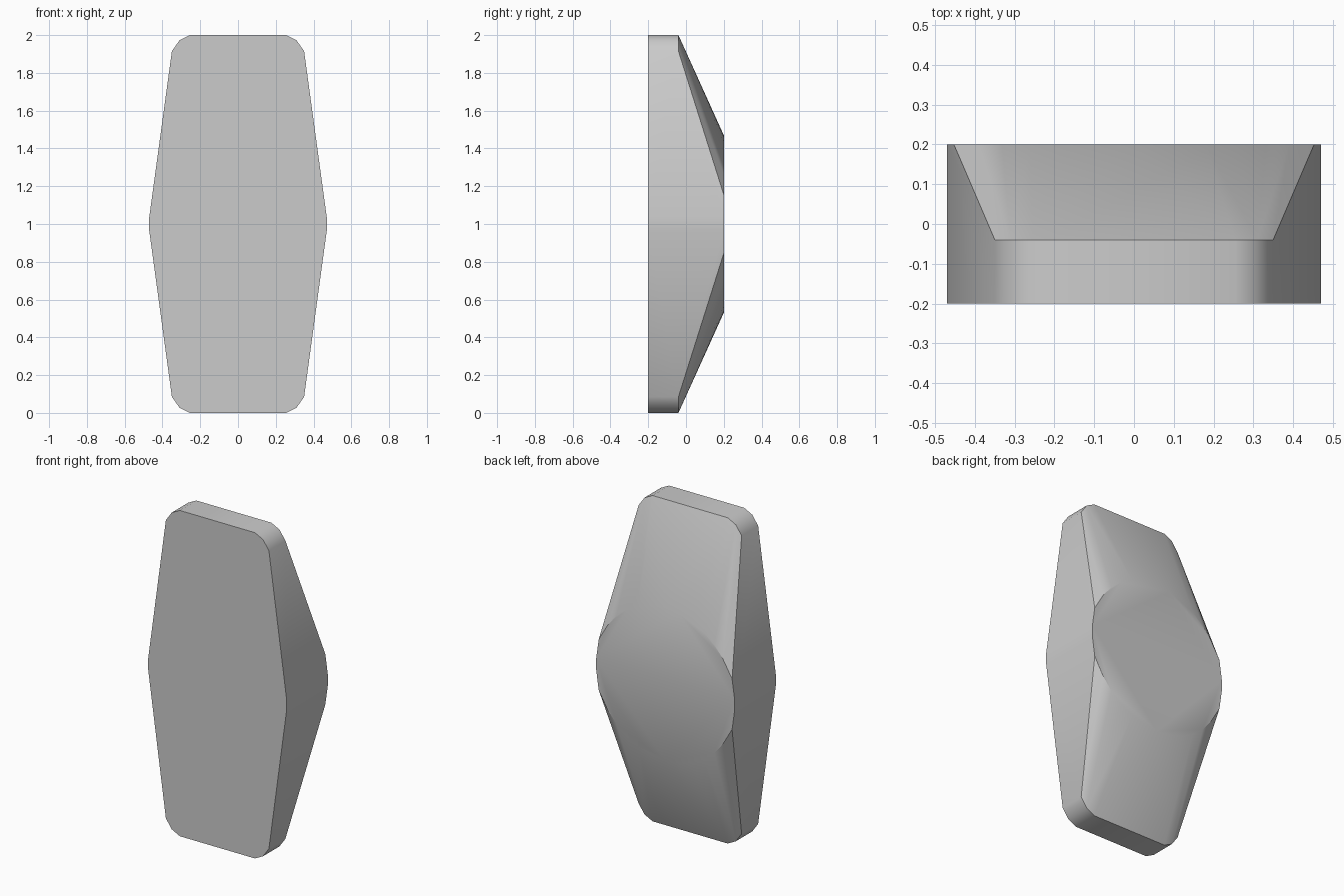
import bpy, bmesh, math

cube = bpy.data.objects.get("Cube")
if cube:
    bpy.data.objects.remove(cube, do_unlink=True)

FRONT, RIM, BACK = -0.2, -0.04, 0.2
RADIUS = 0.47

# Single grey finish
grey = bpy.data.materials.new("plain_grey")
grey.use_nodes = True
colour = (0.6, 0.6, 0.6, 1)
grey.diffuse_color = colour
grey.node_tree.nodes["Principled BSDF"].inputs["Base Color"].default_value = colour

# One quarter of each section, as (x, height above the middle)
corner = [(0.35, 0.915), (0.31, 0.972), (0.255, 1.0)]
waist = [(0.47, 0.035)]
arc = [(0.453, 0.155)]
arc += [(RADIUS * math.cos(a), RADIUS * math.sin(a))
        for a in (math.radians(d) for d in (33.75, 45, 56.25, 67.5, 78.75, 90))]
sections = [(FRONT, corner + waist), (RIM, corner), (BACK, waist + arc)]

# Mirror the sections and wrap them: flat front, sloped back, round cap
bm = bmesh.new()
for y, quarter in sections:
    for x, h in quarter:
        for sx in (-1, 1):
            for sz in (-1, 1):
                bm.verts.new((sx * x, y, 1 + sz * h))
bmesh.ops.remove_doubles(bm, verts=bm.verts, dist=0.0005)
hull = bmesh.ops.convex_hull(bm, input=bm.verts)
spare = {g for g in hull["geom_interior"] + hull["geom_unused"]
         if isinstance(g, bmesh.types.BMVert)}
bmesh.ops.delete(bm, geom=list(spare), context="VERTS")
bmesh.ops.dissolve_limit(bm, angle_limit=math.radians(0.8),
                         verts=bm.verts, edges=bm.edges)
bmesh.ops.recalc_face_normals(bm, faces=bm.faces)

mesh = bpy.data.meshes.new("bevelled_block")
bm.to_mesh(mesh)
bm.free()
mesh.materials.append(grey)
block = bpy.data.objects.new("bevelled_block", mesh)
bpy.context.collection.objects.link(block)

# Soft shading on the slopes, crisp rim edges
bpy.ops.object.select_all(action="DESELECT")
block.select_set(True)
bpy.context.view_layer.objects.active = block
bpy.ops.object.shade_smooth_by_angle(angle=math.radians(30))
